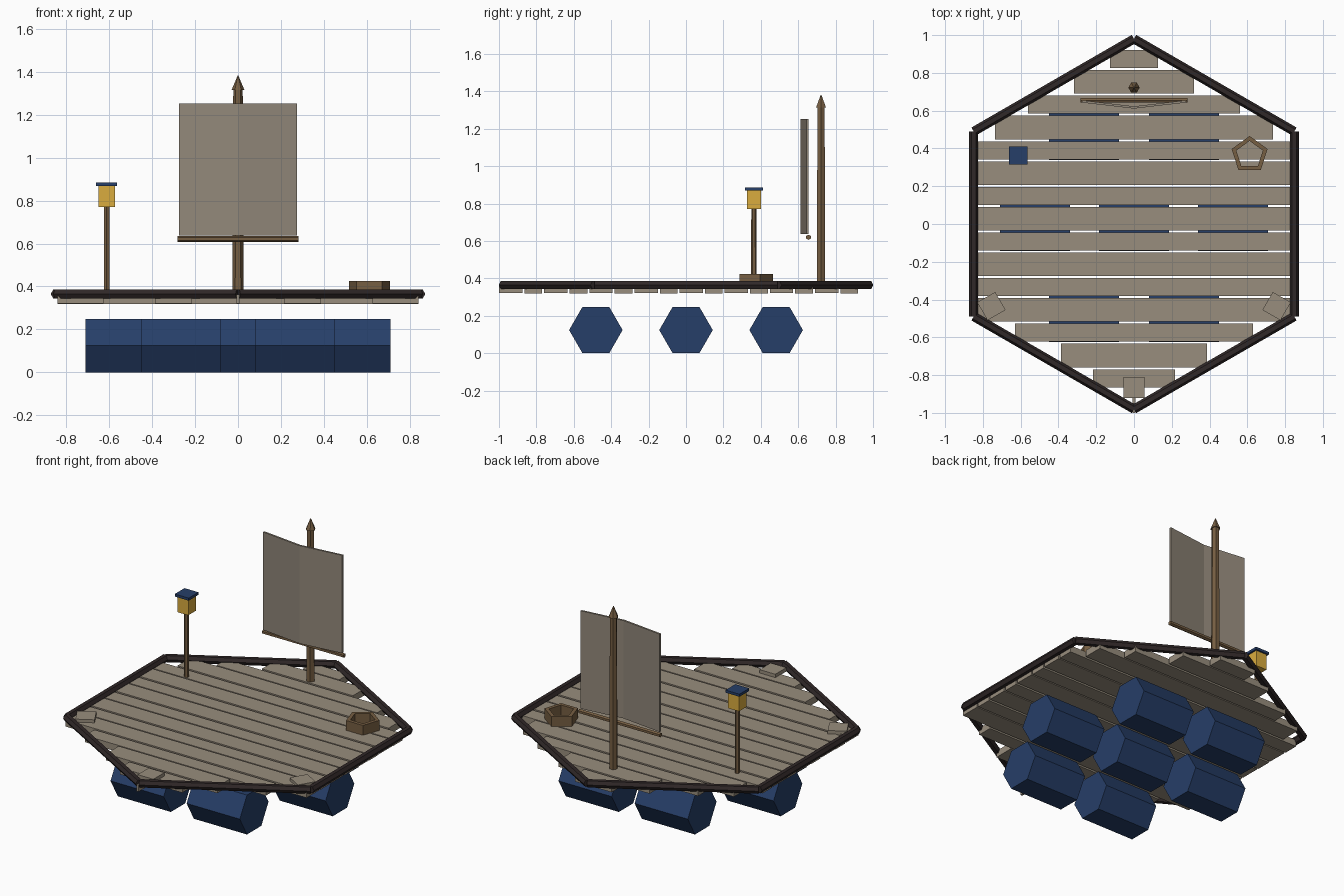
import bpy, bmesh, math
from mathutils import Matrix, Vector

if "Cube" in bpy.data.objects:
    bpy.data.objects.remove(bpy.data.objects["Cube"])


def mat(name, srgb):
    m = bpy.data.materials.new(name)
    lin = [((c / 255 + 0.055) / 1.055) ** 2.4 if c > 10 else c / 255 / 12.92 for c in srgb]
    m.diffuse_color = (*lin, 1)
    m.use_nodes = True
    m.node_tree.nodes["Principled BSDF"].inputs["Base Color"].default_value = m.diffuse_color
    return m


PLANK = mat("weathered_plank", (152, 141, 125))
SAIL = mat("canvas", (146, 136, 122))
RIM = mat("dark_rim", (48, 40, 40))
WOOD = mat("brown_wood", (118, 94, 66))
BLUE = mat("barrel_blue", (38, 62, 104))
GLOW = mat("lantern_yellow", (218, 172, 62))


def finish(name, bm, material):
    bmesh.ops.recalc_face_normals(bm, faces=bm.faces)
    me = bpy.data.meshes.new(name)
    bm.to_mesh(me)
    bm.free()
    me.materials.append(material)
    ob = bpy.data.objects.new(name, me)
    bpy.context.collection.objects.link(ob)
    return ob


def box(name, centre, size, material, turn=0):
    bm = bmesh.new()
    bmesh.ops.create_cube(bm, size=1)
    m = Matrix.Translation(centre) @ Matrix.Rotation(turn, 4, 'Z') @ Matrix.Diagonal((*size, 1))
    bmesh.ops.transform(bm, matrix=m, verts=bm.verts)
    return finish(name, bm, material)


def rod(name, a, b, r1, r2, material, sides=6, spin=0):
    a, b = Vector(a), Vector(b)
    d = b - a
    bm = bmesh.new()
    bmesh.ops.create_cone(bm, cap_ends=True, segments=sides, radius1=r1, radius2=r2, depth=d.length)
    m = (Matrix.Translation((a + b) / 2) @ d.to_track_quat('Z', 'Y').to_matrix().to_4x4()
         @ Matrix.Rotation(spin, 4, 'Z'))
    bmesh.ops.transform(bm, matrix=m, verts=bm.verts)
    return finish(name, bm, material)


def prism(name, outline, z0, z1, material):
    bm = bmesh.new()
    f = bm.faces.new([bm.verts.new((x, y, z0)) for x, y in outline])
    top = bmesh.ops.extrude_face_region(bm, geom=[f])
    bmesh.ops.translate(bm, vec=(0, 0, z1 - z0),
                        verts=[v for v in top["geom"] if isinstance(v, bmesh.types.BMVert)])
    return finish(name, bm, material)


# Floating barrels: rows of 2, 3, 2
for y, xs in ((-0.482, (-0.265, 0.265)), (0, (-0.525, 0, 0.525)), (0.482, (-0.265, 0.265))):
    for x in xs:
        rod("barrel", (x - 0.185, y, 0.124), (x + 0.185, y, 0.124), 0.143, 0.143, BLUE, spin=math.pi / 6)
        b = bpy.context.collection.objects[-1]
        # turn so that the corners point along y
        if max(abs(v.co.z - 0.124) for v in b.data.vertices) > 0.13:
            b.data.transform(Matrix.Translation((0, y, 0.124)) @ Matrix.Rotation(math.pi / 6, 4, 'X')
                             @ Matrix.Translation((0, -y, -0.124)))

# Deck planks, alternating wide and narrow, clipped to the hexagon
half_widths = (0.127, 0.317, 0.56, 0.735) + (0.84,) * 8 + (0.63, 0.387, 0.217, 0.007)
for i, hw in enumerate(half_widths):
    box("deck_plank", (0, 0.873 - 0.1207 * i, 0.34 + (0.002 if i % 2 else 0)),
        (2 * hw, 0.125 if i % 2 else 0.095, 0.042), PLANK)

# Rim beams
corners = [(0.98 * math.cos(math.radians(30 + 60 * k)), 0.98 * math.sin(math.radians(30 + 60 * k)), 0.365)
           for k in range(6)]
for k in range(6):
    ob = rod("rim_beam", corners[k], corners[(k + 1) % 6], 0.024, 0.024, RIM)
    # cross-section corner faces outward, flats on top and bottom
    if max(v.co.z for v in ob.data.vertices) > 0.3875:
        c = (Vector(corners[k]) + Vector(corners[(k + 1) % 6])) / 2
        axis = Vector(corners[(k + 1) % 6]) - Vector(corners[k])
        ob.data.transform(Matrix.Translation(c) @ Matrix.Rotation(math.pi / 6, 4, axis)
                          @ Matrix.Translation(-c))

# Corner plates at the front
for x, y, turn in ((-0.755, -0.435, -60), (0, -0.865, 0), (0.755, -0.435, 60)):
    box("corner_plate", (x, y, 0.37), (0.11, 0.11, 0.024), PLANK, math.radians(turn))

# Mast with pointed tip
rod("mast", (0, 0.722, 0.35), (0, 0.722, 1.32), 0.026, 0.022, WOOD, spin=math.pi / 6)
rod("mast_tip", (0, 0.722, 1.315), (0, 0.722, 1.382), 0.03, 0.002, WOOD, spin=math.pi / 6)

# Sail, folded at the middle, and its lower yard
prism("sail", [(-0.275, 0.643), (0, 0.611), (0.275, 0.643), (0.275, 0.655), (0, 0.623), (-0.275, 0.655)],
      0.637, 1.253, SAIL)
rod("sail_yard", (-0.283, 0.655, 0.62), (0.283, 0.655, 0.62), 0.014, 0.014, WOOD)

# Lantern on a post
rod("lantern_post", (-0.612, 0.363, 0.35), (-0.612, 0.363, 0.775), 0.015, 0.014, WOOD)
box("lantern", (-0.612, 0.363, 0.82), (0.076, 0.076, 0.1), GLOW)
box("lantern_cap", (-0.612, 0.363, 0.877), (0.097, 0.097, 0.016), BLUE)

# Five-sided coil lying on the deck
bm = bmesh.new()
ring = []
for k in range(5):
    a = math.radians(90 + 72 * k)
    ring.append([bm.verts.new((0.612 + r * math.cos(a), 0.366 + r * math.sin(a), z))
                 for r, z in ((0.1, 0.358), (0.1, 0.425), (0.074, 0.425), (0.074, 0.358))])
for k in range(5):
    p, q = ring[k], ring[(k + 1) % 5]
    for j in range(4):
        bm.faces.new((p[j], q[j], q[(j + 1) % 4], p[(j + 1) % 4]))
finish("rope_coil", bm, WOOD)
